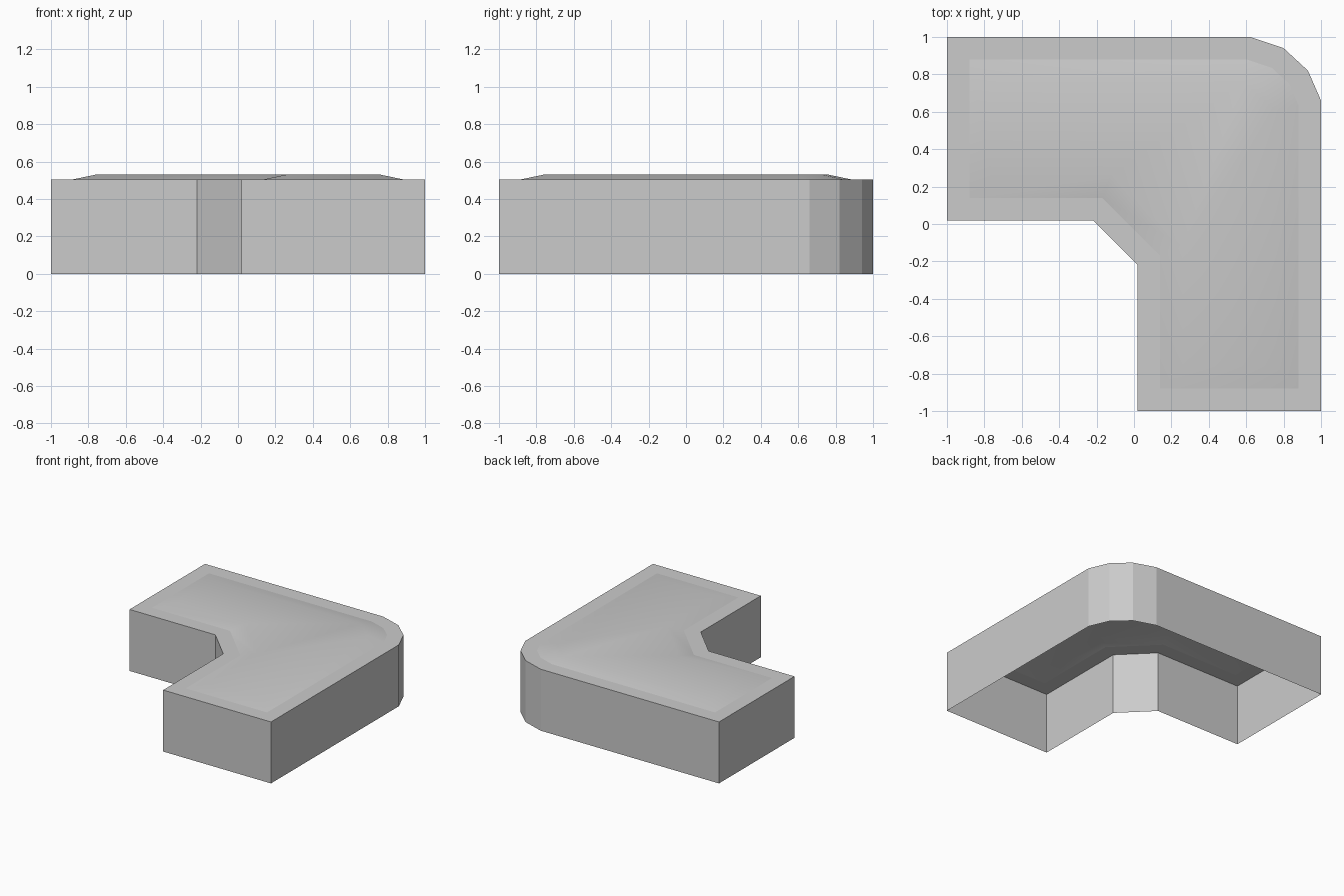
import bpy
import bmesh
from mathutils import Vector

cube = bpy.data.objects.get("Cube")
if cube:
    bpy.data.objects.remove(cube, do_unlink=True)

grey = bpy.data.materials.new("light_grey")
grey.use_nodes = True
colour = (0.6, 0.6, 0.6, 1)
grey.diffuse_color = colour
grey.node_tree.nodes["Principled BSDF"].inputs["Base Color"].default_value = colour

WALL_TOP, CAP_TOP, RIM, SLOPE = 0.505, 0.53, 0.12, 0.12

# L-shaped outline, counter-clockwise, with rounded outer and chamfered inner corner
outline = [Vector(p) for p in (
    (-1, 0.02), (-0.22, 0.02), (0.02, -0.22), (0.02, -1), (1, -1),
    (1, 0.66), (0.93, 0.82), (0.80, 0.94), (0.62, 1), (-1, 1))]


def inset(points, dist):
    """Move every edge of a counter-clockwise outline inwards by dist."""
    result = []
    for i, p in enumerate(points):
        a = (p - points[i - 1]).normalized()
        b = (points[(i + 1) % len(points)] - p).normalized()
        na, nb = Vector((-a.y, a.x)), Vector((-b.y, b.x))
        result.append(p + (na + nb) * dist / (1 + na.dot(nb)))
    return result


bm = bmesh.new()


def ring(dist, z):
    return [bm.verts.new((p.x, p.y, z)) for p in inset(outline, dist)]


def bridge(low, high, smooth):
    n = len(low)
    for i in range(n):
        j = (i + 1) % n
        face = bm.faces.new((low[i], low[j], high[j], high[i]))
        face.smooth = smooth


# Walls with an open underside, flat rim, sloped border and raised cap
base = ring(0, 0)
wall_top = ring(0, WALL_TOP)
rim_inner = ring(RIM, WALL_TOP)
cap_edge = ring(RIM + SLOPE, CAP_TOP)
bridge(base, wall_top, False)
bridge(wall_top, rim_inner, False)
bridge(rim_inner, cap_edge, True)
cap = bm.faces.new(cap_edge)
cap.smooth = True

# Crisp line between the rim and the soft raised border
for i, v in enumerate(rim_inner):
    bm.edges.get((rim_inner[i - 1], v)).smooth = False
bmesh.ops.triangulate(bm, faces=[cap])

mesh = bpy.data.meshes.new("corner_block")
bm.to_mesh(mesh)
bm.free()
mesh.materials.append(grey)
block = bpy.data.objects.new("corner_block", mesh)
bpy.context.collection.objects.link(block)
